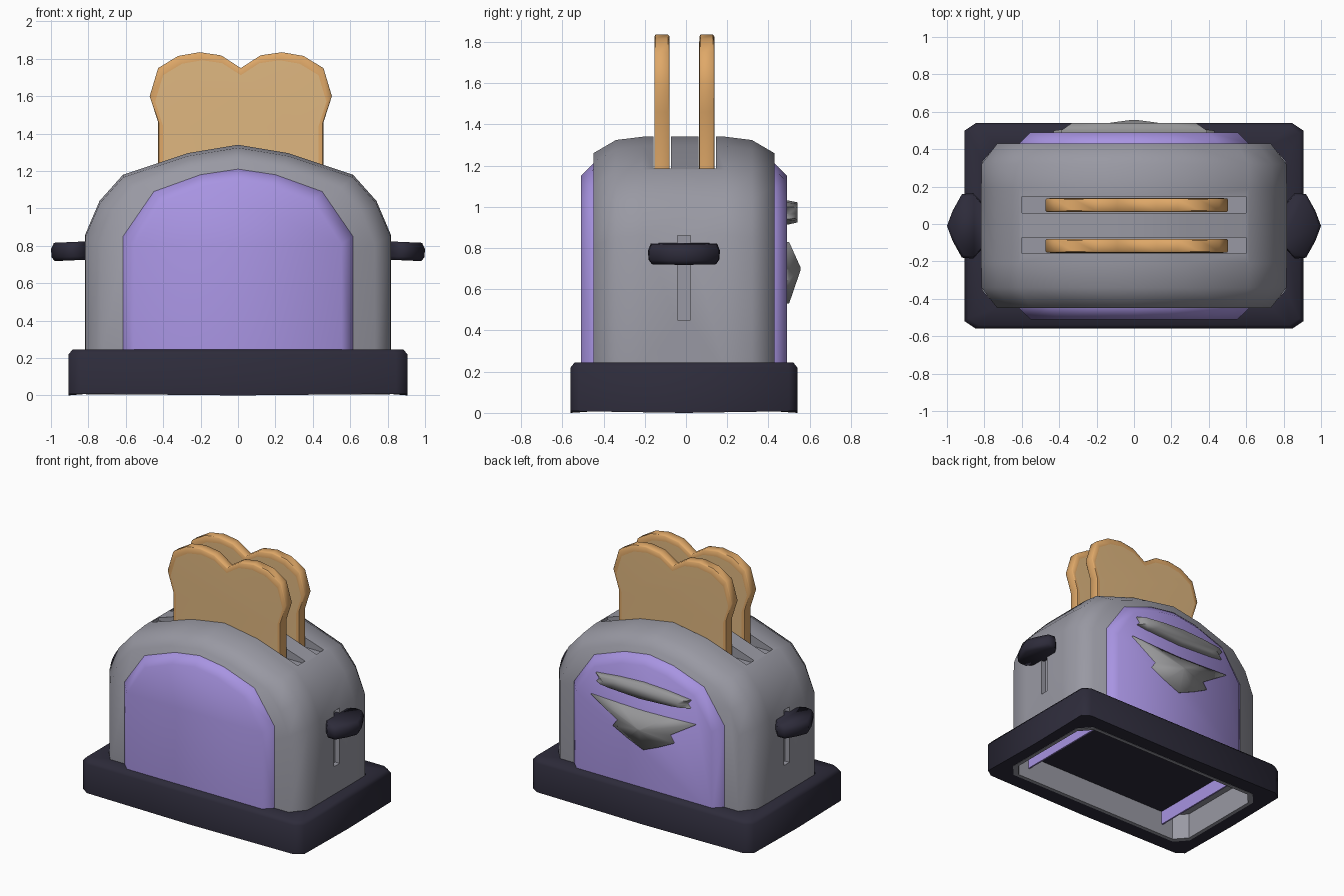
import bpy, bmesh, math
from mathutils import Vector

if "Cube" in bpy.data.objects:
    bpy.data.objects.remove(bpy.data.objects["Cube"], do_unlink=True)


def material(name, rgb):
    lin = [((c / 255 + 0.055) / 1.055) ** 2.4 for c in rgb] + [1]
    m = bpy.data.materials.new(name)
    m.use_nodes = True
    m.diffuse_color = lin
    m.node_tree.nodes["Principled BSDF"].inputs["Base Color"].default_value = lin
    return m


GREY = material("grey_metal", (153, 153, 163))
EMBLEM = material("neutral_metal", (150, 150, 152))
PURPLE = material("purple_enamel", (168, 148, 226))
DARK = material("dark_plastic", (45, 43, 58))
CRUMB = material("bread_crumb", (223, 183, 128))
CRUST = material("bread_crust", (223, 168, 104))
OFFSET = -0.01  # the whole body sits slightly forward


def smooth(ob, angle=50):
    bpy.ops.object.select_all(action="DESELECT")
    ob.select_set(True)
    bpy.context.view_layer.objects.active = ob
    bpy.ops.object.shade_smooth_by_angle(angle=math.radians(angle))


def finish(name, bm, mat):
    bmesh.ops.recalc_face_normals(bm, faces=bm.faces)
    mesh = bpy.data.meshes.new(name)
    bm.to_mesh(mesh)
    bm.free()
    ob = bpy.data.objects.new(name, mesh)
    bpy.context.collection.objects.link(ob)
    mesh.materials.append(mat)
    return ob


def loft(name, loops, mat, ring=False):
    """Bridge equal loops; cap both ends, or join last to first for a ring."""
    bm = bmesh.new()
    rows = [[bm.verts.new(p) for p in loop] for loop in loops]
    n = len(rows[0])
    pairs = list(zip(rows, rows[1:])) + ([(rows[-1], rows[0])] if ring else [])
    for a, b in pairs:
        for i in range(n):
            j = (i + 1) % n
            bm.faces.new((a[i], a[j], b[j], b[i]))
    if not ring:
        bm.faces.new(rows[0])
        bm.faces.new(rows[-1])
    return finish(name, bm, mat)


def box(name, lo, hi, mat):
    bm = bmesh.new()
    bmesh.ops.create_cube(bm, size=1)
    lo, hi = Vector(lo), Vector(hi)
    for v in bm.verts:
        v.co = (lo + hi) / 2 + v.co * (hi - lo)
    return finish(name, bm, mat)


def mirrored(half):
    """Complete a right-hand profile about the centre line."""
    return half + [(-x, z) for x, z in reversed(half) if x]


def arch(half, y, sx, sz, floor):
    return [(x * sx, y, z * sz if z > floor else z) for x, z in mirrored(half)]


def footprint(w, d, cx, cy, z, dip=0):
    """Chamfered rectangle with middle points that may dip."""
    right = [(w, 0, z - dip), (w, d - cy, z), (w - cx, d, z), (0, d, z - dip)]
    back = right + [(-x, y, h) for x, y, h in reversed(right[:3])]
    front = [(x, -y, h) for x, y, h in reversed(back[1:-1])]
    return [(x, y + OFFSET, h) for x, y, h in back + front]


# Base tray, open underneath
base = loft("base", [footprint(0.905, 0.55, 0.06, 0.04, 0.008, 0.008),
                     footprint(0.905, 0.55, 0.06, 0.04, 0.22),
                     footprint(0.885, 0.53, 0.055, 0.035, 0.245),
                     footprint(0.81, 0.435, 0.08, 0.09, 0.245),
                     footprint(0.81, 0.435, 0.08, 0.09, 0.008)], DARK, ring=True)
smooth(base, 60)

# Skirt lining the inside of the tray, floor plate and panel lower ends
loft("lower_skirt", [footprint(0.812, 0.437, 0.08, 0.09, 0.006),
                     footprint(0.812, 0.437, 0.08, 0.09, 0.22),
                     footprint(0.785, 0.41, 0.078, 0.088, 0.22),
                     footprint(0.785, 0.41, 0.078, 0.088, 0.006)], GREY, ring=True)
box("floor_plate", (-0.61, -0.42, 0.192), (0.61, 0.4, 0.2), DARK)
for side in (-1, 1):
    x = side * 0.612
    box("panel_lower_end", (x - 0.006, -0.43, 0.09), (x + 0.006, 0.41, 0.2), PURPLE)

# Main body: arched shell with rounded front and back edges
shell = [(0.817, 0.2), (0.817, 0.86), (0.74, 1.04), (0.615, 1.18), (0.27, 1.295), (0, 1.34)]
steps = [(-0.44, 0.895, 0.94), (-0.33, 0.998, 0.988), (-0.2, 1, 1),
         (0.2, 1, 1), (0.33, 0.998, 0.988), (0.44, 0.895, 0.94)]
body = loft("body", [arch(shell, y + OFFSET, sx, sz, 0.2) for y, sx, sz in steps], GREY)

# Bread slots and lever grooves
cutters = [box("slot_cutter", (-0.6, y - 0.043, 1.165), (0.6, y + 0.043, 1.6), GREY)
           for y in (-0.115, 0.103)]
cutters += [box("groove_cutter", (s * 0.83 - 0.05, -0.042, 0.45), (s * 0.83 + 0.05, 0.022, 0.86), GREY)
            for s in (-1, 1)]
bpy.context.view_layer.objects.active = body
for c in cutters:
    c.hide_render = True
    mod = body.modifiers.new("cut", "BOOLEAN")
    mod.object, mod.operation, mod.solver = c, "DIFFERENCE", "EXACT"
    bpy.ops.object.modifier_apply(modifier=mod.name)
    bpy.data.objects.remove(c, do_unlink=True)
smooth(body, 72)

# Enamel panels, front and back
panel = [(0.615, 0.2), (0.615, 0.85), (0.45, 1.09), (0.2, 1.18), (0, 1.21)]
for name, s in (("front_panel", -1), ("back_panel", 1)):
    rows = [(0.3, 1, 1), (0.44, 1, 1), (0.5, 0.9, 0.95)]
    smooth(loft(name, [arch(panel, s * y + OFFSET, sx, sz, 0.2) for y, sx, sz in rows], PURPLE), 65)

# Side levers: flat rounded paddles
paddle = [(0.79, 0.1), (0.86, 0.175), (0.92, 0.17), (0.97, 0.08), (1.0, 0)]
for name, s in (("left_lever", 1), ("right_lever", -1)):
    outline = mirrored([(y, x) for x, y in paddle])
    rows = []
    for z, k in ((0.722, 0.9), (0.742, 0.98), (0.785, 1), (0.82, 0.92)):
        rows.append([(s * (0.8 + (x - 0.8) * k), y * k + OFFSET, z - 0.04 * (x - 0.9))
                     for y, x in outline])
    smooth(loft(name, rows, DARK), 70)

# Bread slices: crumb faces inside a crust rim
half = [(0.442, 1.12), (0.442, 1.46), (0.487, 1.6), (0.442, 1.75), (0.335, 1.815),
        (0.22, 1.835), (0.105, 1.818), (0, 1.75)]
layers = [(-0.037, 0.94), (-0.036, 0.99), (-0.03, 1), (0.03, 1), (0.036, 0.99), (0.037, 0.94)]
for name, y in (("front_bread", -0.117), ("back_bread", 0.101)):
    loops = [[(0.015 + x * k, y + dy, 1.12 + (z - 1.12) * k) for x, z in mirrored(half)]
             for dy, k in layers]
    bread = loft(name, loops, CRUMB)
    bread.data.materials.append(CRUST)
    for f in bread.data.polygons:
        f.material_index = 0 if len(f.vertices) > 4 else 1
    smooth(bread)


# Raised emblem pieces on the back panel
def emblem(name, half, scale, middle, height):
    outline = mirrored(half)
    rows = []
    for y, k in ((0.47, 1), (0.5, 1), (0.49 + height, scale)):
        rows.append([(x * k, y, middle + (z - middle) * k) for x, z in outline])
    smooth(loft(name, rows, EMBLEM), 85)


emblem("emblem_wing", [(0, 0.53), (0.13, 0.585), (0.25, 0.645), (0.215, 0.695),
                       (0.43, 0.83), (0.2, 0.82), (0, 0.815)], 0.06, 0.7, 0.065)
emblem("emblem_bar", [(0, 0.915), (0.3, 0.93), (0.385, 0.94), (0.36, 0.965), (0.39, 1.0),
                      (0.2, 1.02), (0, 1.03)], 0.85, 0.975, 0.05)
